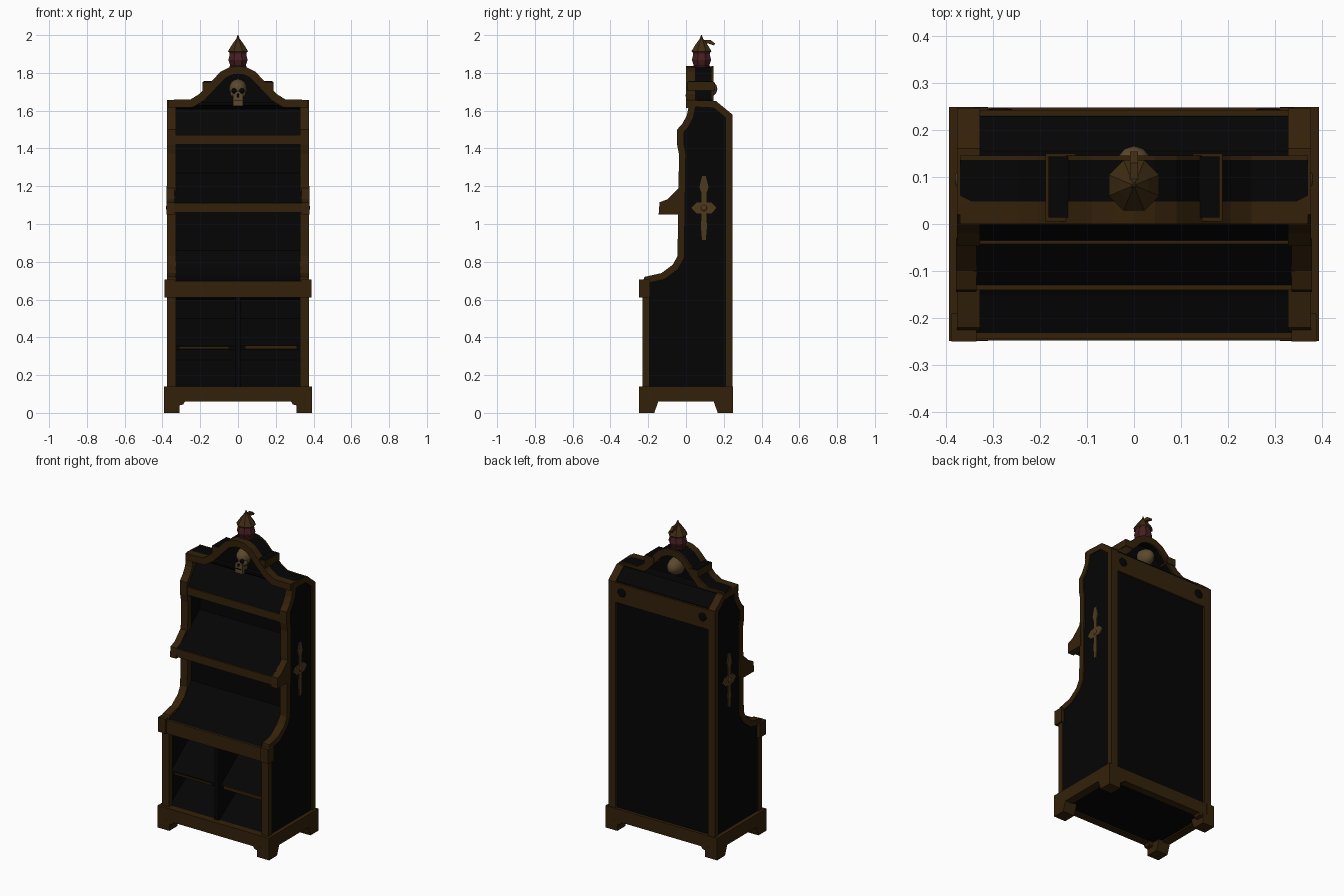
import bpy, bmesh, math
from mathutils import Vector

if "Cube" in bpy.data.objects:
    bpy.data.objects.remove(bpy.data.objects["Cube"])


def material(name, r, g, b):
    m = bpy.data.materials.new(name)
    m.diffuse_color = (r, g, b, 1)
    m.use_nodes = True
    m.node_tree.nodes["Principled BSDF"].inputs["Base Color"].default_value = m.diffuse_color
    return m


BROWN = material("brown wood", 0.034, 0.0155, 0.003)
BLACK = material("black wood", 0.0014, 0.0014, 0.0014)
BONE = material("aged bone", 0.105, 0.066, 0.027)
RED = material("red glass", 0.062, 0.013, 0.015)
ROOF = material("old brass", 0.048, 0.025, 0.006)
GOLD = material("worn gold", 0.075, 0.042, 0.013)


def finish(name, bm, mat, smooth=False):
    bmesh.ops.recalc_face_normals(bm, faces=bm.faces)
    me = bpy.data.meshes.new(name)
    bm.to_mesh(me)
    bm.free()
    me.materials.append(mat)
    for p in me.polygons:
        p.use_smooth = smooth
    ob = bpy.data.objects.new(name, me)
    bpy.context.collection.objects.link(ob)
    return ob


def place(axis, u, v, w):
    return (w, u, v) if axis == 'x' else (u, w, v)


def prism(name, pts, axis, a, b, mat):
    """Extrude a 2D outline along an axis from a to b."""
    bm = bmesh.new()
    A = [bm.verts.new(place(axis, u, v, a)) for u, v in pts]
    B = [bm.verts.new(place(axis, u, v, b)) for u, v in pts]
    bm.faces.new(A)
    bm.faces.new(B)
    n = len(pts)
    for i in range(n):
        j = (i + 1) % n
        bm.faces.new((A[i], A[j], B[j], B[i]))
    return finish(name, bm, mat)


def box(name, x0, x1, y0, y1, z0, z1, mat):
    return prism(name, [(y0, z0), (y1, z0), (y1, z1), (y0, z1)], 'x', x0, x1, mat)


def ribbon(name, pts, width, axis, a, b, mat, closed):
    """Moulding of constant width that follows an outline."""
    P = [Vector(p) for p in pts]
    n = len(P)
    inner = []
    for i in range(n):
        d0 = (P[i] - P[i - 1]) if closed or i > 0 else (P[1] - P[0])
        d1 = (P[(i + 1) % n] - P[i]) if closed or i < n - 1 else d0
        n0 = Vector((-d0.y, d0.x)).normalized()
        n1 = Vector((-d1.y, d1.x)).normalized()
        m = (n0 + n1).normalized()
        inner.append(P[i] + m * width / max(m.dot(n0), 0.6))
    bm = bmesh.new()
    rings = [[bm.verts.new(place(axis, p.x, p.y, w)) for w, p in
              ((a, P[i]), (b, P[i]), (b, inner[i]), (a, inner[i]))] for i in range(n)]
    for i in range(n if closed else n - 1):
        r, s = rings[i], rings[(i + 1) % n]
        for k in range(4):
            l = (k + 1) % 4
            bm.faces.new((r[k], r[l], s[l], s[k]))
    if not closed:
        bm.faces.new(rings[0])
        bm.faces.new(rings[-1])
    return finish(name, bm, mat)


def lathe(name, prof, seg, cx, cy, mat):
    bm = bmesh.new()
    rings = [[bm.verts.new((cx + r * math.cos(2 * math.pi * (k + .5) / seg),
                            cy + r * math.sin(2 * math.pi * (k + .5) / seg), z))
              for k in range(seg)] for r, z in prof]
    for r, s in zip(rings, rings[1:]):
        for k in range(seg):
            l = (k + 1) % seg
            bm.faces.new((r[k], r[l], s[l], s[k]))
    bm.faces.new(rings[0])
    bm.faces.new(rings[-1])
    return finish(name, bm, mat)


def ball(name, c, r, mat, smooth=True):
    bm = bmesh.new()
    bmesh.ops.create_uvsphere(bm, u_segments=16, v_segments=10, radius=1)
    for v in bm.verts:
        v.co = Vector((v.co.x * r[0] + c[0], v.co.y * r[1] + c[1], v.co.z * r[2] + c[2]))
    return finish(name, bm, mat, smooth)


# side outline in (y, z), going up the back and down the stepped front
SIDE = [(.245, .1), (.245, 1.58), (.16, 1.65), (.02, 1.657), (.005, 1.575), (-.02, 1.53),
        (-.047, 1.5), (-.047, 1.42), (-.037, 1.37), (-.045, .83), (-.07, .785),
        (-.13, .74), (-.22, .72), (-.23, .69), (-.23, .1)]
BRACKET = [(-.03, 1.2), (-.06, 1.17), (-.1, 1.13), (-.14, 1.115), (-.145, 1.05), (-.03, 1.05)]
FOOT = [(-.249, 0), (-.168, 0), (-.145, .065), (-.249, .065)]
CROSS = [(-.01, -.17), (.01, -.17), (.016, -.1), (.012, -.03), (.04, -.028), (.066, 0), (.04, .028),
         (.014, .03), (.014, .08), (.024, .11), (.01, .168), (-.01, .168), (-.024, .11), (-.014, .08),
         (-.014, .03), (-.04, .028), (-.066, 0), (-.04, -.028), (-.012, -.03), (-.016, -.1)]

# sides, trims and feet
for s, tag in ((-1, "left"), (1, "right")):
    prism(tag + "_side_panel", [((y - .1) * .9 + .1, z - .015) for y, z in SIDE],
          'x', s * .338, s * .368, BLACK)
    ribbon(tag + "_side_trim", SIDE, .036, 'x', s * .327, s * .376, BROWN, True)
    prism(tag + "_shelf_bracket", BRACKET, 'x', s * .335, s * .378, BROWN)
    box(tag + "_ledge_cap", s * .335, s * .388, -.25, -.19, .612, .705, BROWN)
    prism(tag + "_cross", [(y + .095, z + 1.085) for y, z in CROSS], 'x', s * .36, s * .375, GOLD)
    ball(tag + "_cross_boss", (s * .375, .095, 1.085), (.006, .016, .016), GOLD)
    for f, end in ((1, "front"), (-1, "back")):
        prism(f"{tag}_{end}_foot", [(y * f, z) for y, z in FOOT], 'x', s * .31, s * .393, BROWN)
        prism(f"{tag}_{end}_foot_bracket", [(s * .32, .03), (s * .32, .07), (s * .275, .07), (s * .29, .045),
              (s * .31, .04)], 'y', f * -.248, f * -.2, BROWN)
    box(tag + "_base_rail", s * .34, s * .393, -.249, .249, .06, .14, BROWN)

# base rails and underside
box("front_base_rail", -.39, .39, -.248, -.205, .06, .14, BROWN)
box("back_base_rail", -.39, .39, .2, .248, .06, .14, BROWN)
box("underside", -.35, .35, -.21, .21, .068, .12, BLACK)

# stepped interior: slanted shelves with upright backs, closed top and back
CORE = [(.23, .1), (-.215, .1), (-.205, .14), (0, .28), (0, .335), (-.19, .335), (-.19, .355),
        (0, .5), (0, .6), (-.215, .615), (-.235, .695), (-.15, .722), (-.08, .77), (0, .86), (0, 1.06),
        (-.132, 1.065), (-.132, 1.108), (.1, 1.27), (.1, 1.425), (-.036, 1.425), (-.036, 1.468),
        (.06, 1.61), (.03, 1.63), (.03, 1.645), (.155, 1.645), (.23, 1.58)]
prism("shelf_core", CORE, 'x', -.342, .342, BLACK)
box("cabinet_divider", -.014, .014, -.215, .01, .12, .615, BLACK)
box("cabinet_shelf_edge_left", -.31, -.05, -.196, -.188, .34, .35, BROWN)
box("cabinet_shelf_edge_right", .04, .31, -.196, -.188, .34, .358, BROWN)

# front shelf edges
box("lower_ledge", -.36, .36, -.243, -.232, .612, .698, BROWN)
box("middle_shelf_edge", -.345, .345, -.14, -.13, 1.06, 1.112, BROWN)
box("upper_shelf_edge", -.345, .345, -.042, -.034, 1.42, 1.47, BROWN)

# back band with dark plates
box("back_top_band", -.34, .34, .215, .242, 1.45, 1.575, BROWN)
for s in (-1, 1):
    ball("back_band_plate", (s * .285, .242, 1.52), (.028, .004, .028), BLACK)

# arched crest
half = [(-.37, 1.657), (-.25, 1.66), (-.205, 1.688), (-.165, 1.73), (-.125, 1.772),
        (-.09, 1.808), (-.045, 1.83)]
ARCH = half + [(0, 1.836)] + [(-x, z) for x, z in reversed(half)]
ribbon("crest_front_moulding", ARCH, -.042, 'y', 0, .048, BROWN, False)
ribbon("crest_back_moulding", ARCH, -.042, 'y', .136, .146, BROWN, False)
ribbon("crest_core", [(x, z - .002) for x, z in ARCH], -.036, 'y', .04, .14, BLACK, False)
prism("crest_panel", [(-.34, 1.58)] + [(x * .95, z - .02) for x, z in ARCH] + [(.34, 1.58)],
      'y', .06, .085, BLACK)
for s in (-1, 1):
    box("crest_block", s * .125, s * .188, .005, .15, 1.708, 1.752, BROWN)
    box("crest_block_top", s * .13, s * .182, .014, .143, 1.75, 1.756, BLACK)

# skull set through the crest
ball("skull", (0, .086, 1.715), (.05, .08, .055), BONE)
box("skull_jaw", -.026, .026, .008, .06, 1.625, 1.685, BONE)
ball("skull_cheeks", (0, .036, 1.69), (.042, .03, .026), BONE)
for s in (-1, 1):
    ball("skull_eye", (s * .02, .012, 1.705), (.014, .01, .014), BLACK)
ball("skull_nose", (0, .005, 1.68), (.006, .008, .01), BLACK)
box("skull_mouth", -.02, .02, .005, .011, 1.65, 1.655, BLACK)

# lantern on top
lathe("lantern_foot", [(.046, 1.825), (.048, 1.836), (.042, 1.842)], 8, 0, .082, RED)
lathe("lantern_glass", [(.043, 1.836), (.055, 1.868), (.047, 1.9), (.051, 1.915)], 8, 0, .082, RED)
lathe("lantern_roof", [(.05, 1.907), (.058, 1.914), (.032, 1.953), (.009, 1.982), (.002, 2.0)], 8, 0, .082, ROOF)
prism("lantern_hook", [(.082, 1.952), (.12, 1.955), (.148, 1.945), (.154, 1.956), (.13, 1.974), (.082, 1.975)],
      'x', -.009, .009, ROOF)
